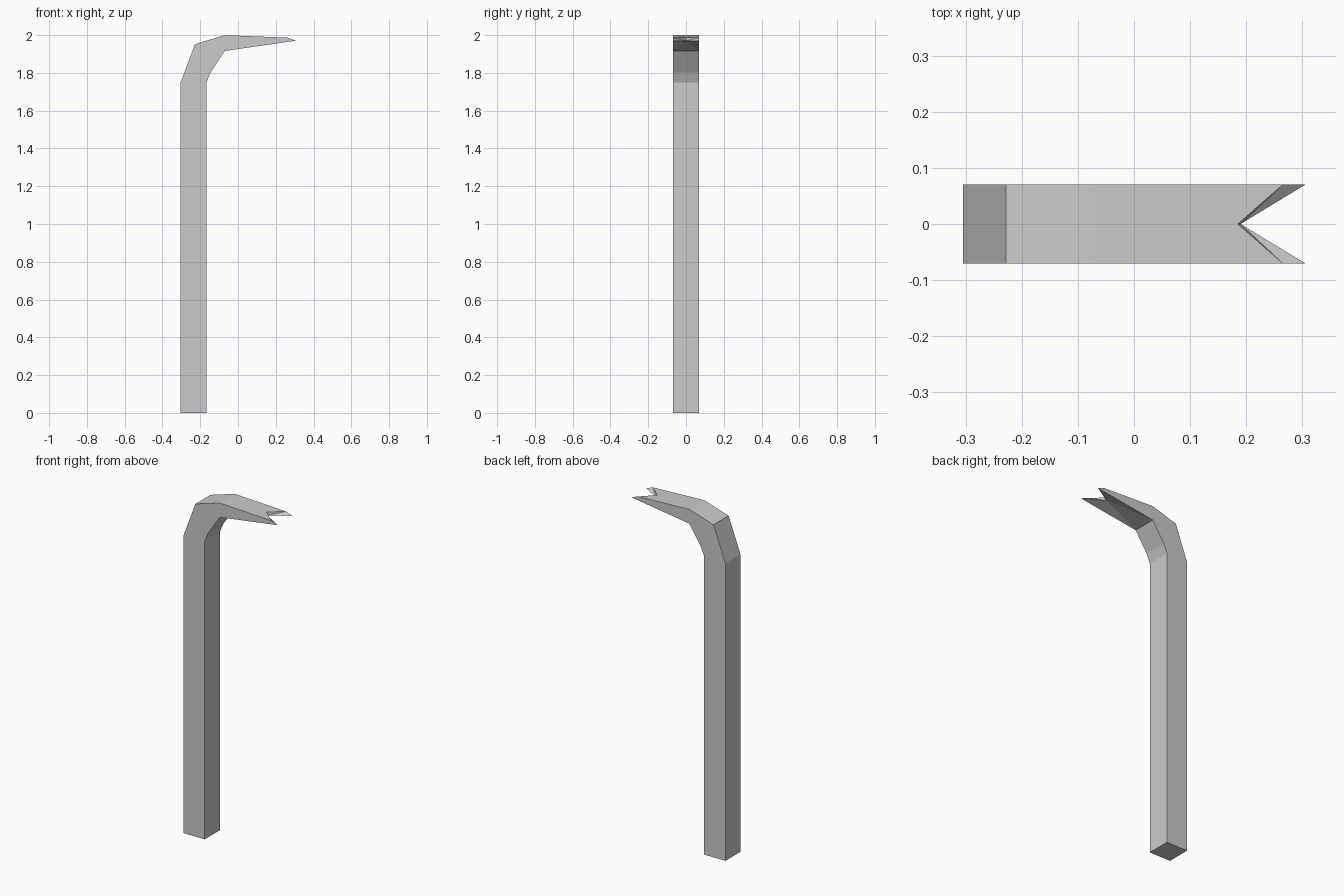
import bpy
import bmesh

if "Cube" in bpy.data.objects:
    bpy.data.objects.remove(bpy.data.objects["Cube"])

HALF = 0.07  # half thickness of the bar

# Side outline (x, z): up the back, over the bend, to the claw tip, back down the inside
outline = [(-0.305, 0), (-0.305, 1.746), (-0.228, 1.952), (-0.07, 2.0),
           (0.265, 1.986), (0.305, 1.97),
           (-0.07, 1.916), (-0.145, 1.802), (-0.167, 1.75), (-0.167, 0)]
TOP, TIP_UP, TIP_LOW, UNDER = 3, 4, 5, 6

bm = bmesh.new()
front, back = [[bm.verts.new((x, y, z)) for x, z in outline] for y in (-HALF, HALF)]

# Flat sides
bm.faces.new(front)
bm.faces.new(back)

# Bar and bend surfaces, leaving the claw strips open
n = len(outline)
for i in range(n):
    if i not in (TOP, TIP_UP, TIP_LOW):
        j = (i + 1) % n
        bm.faces.new((front[i], front[j], back[j], back[i]))

# V notch of the claw
notch_up = bm.verts.new((0.185, 0, 1.9886))
notch_low = bm.verts.new((0.19, 0, 1.97))
bm.faces.new((front[TOP], front[TIP_UP], notch_up, back[TIP_UP], back[TOP]))
bm.faces.new((front[UNDER], notch_low, back[UNDER]))
for side in (front, back):
    bm.faces.new((side[TIP_UP], side[TIP_LOW], notch_low))
    bm.faces.new((side[TIP_UP], notch_low, notch_up))
    bm.faces.new((side[TIP_LOW], side[UNDER], notch_low))

bmesh.ops.recalc_face_normals(bm, faces=bm.faces)
mesh = bpy.data.meshes.new("pry_bar")
bm.to_mesh(mesh)
bm.free()
bpy.context.collection.objects.link(bpy.data.objects.new("pry_bar", mesh))
